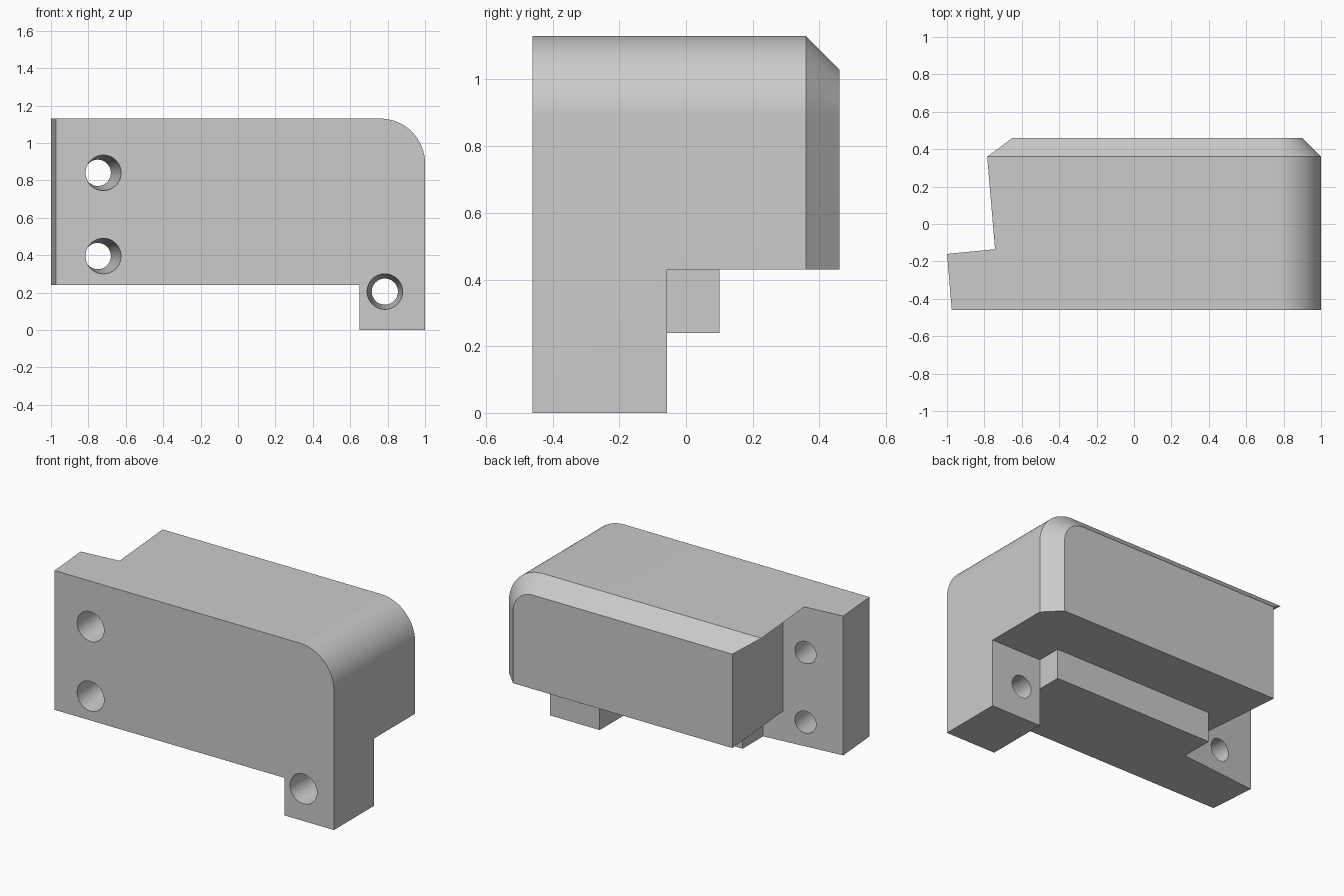
import bpy, bmesh, math

if "Cube" in bpy.data.objects:
    bpy.data.objects.remove(bpy.data.objects["Cube"], do_unlink=True)

grey = bpy.data.materials.new("light_grey")
grey.use_nodes = True
grey.diffuse_color = (0.6, 0.6, 0.6, 1)
grey.node_tree.nodes["Principled BSDF"].inputs["Base Color"].default_value = grey.diffuse_color


def loft(name, rings):
    """Closed solid through matching rings of points."""
    bm = bmesh.new()
    loops = [[bm.verts.new(p) for p in ring] for ring in rings]
    for a, b in zip(loops, loops[1:]):
        for i in range(len(a)):
            j = (i + 1) % len(a)
            bm.faces.new((a[i], a[j], b[j], b[i]))
    bm.faces.new(loops[0])
    bm.faces.new(loops[-1])
    bmesh.ops.recalc_face_normals(bm, faces=bm.faces)
    mesh = bpy.data.meshes.new(name)
    bm.to_mesh(mesh)
    bm.free()
    mesh.materials.append(grey)
    obj = bpy.data.objects.new(name, mesh)
    bpy.context.collection.objects.link(obj)
    return obj


def prism(name, plan, low, high):
    return loft(name, [[(x, y, z) for x, y in plan] for z in (low, high)])


def profile(y, inset):
    """Front outline with one rounded upper corner."""
    radius, cx, cz = 0.24 - inset, 0.76, 0.89
    pts = [(-1.2, y, 0), (1 - inset, y, 0)]
    for i in range(25):
        a = math.pi / 2 * i / 24
        pts.append((cx + radius * math.cos(a), y, cz + radius * math.sin(a)))
    return pts + [(-1.2, y, 1.13 - inset)]


def slab_back(x):
    """Point on the slanted rear face of the mounting slab."""
    return (x, -0.16 + 0.098 * (x + 1))


# Main body with chamfered rear edge
body = loft("bracket_body", [profile(-0.46, 0), profile(0.36, 0), profile(0.46, 0.1)])

# Left end trimmed at a slant
cutters = [prism("left_end_cut", [(-1.072, 0.7), (-0.954, -0.7), (-1.6, -0.7), (-1.6, 0.7)], -0.2, 1.4)]

# Notch behind the slab, with an undercut lip along the top
notch = []
for z, slide in ((-0.2, 0), (1.03, 0), (1.23, 0.286)):
    plan = [(-0.67 - slide, 0.7), slab_back(-0.6 - slide), slab_back(-1.4), (-1.4, 0.7)]
    notch.append([(x, y, z) for x, y in plan])
cutters.append(loft("notch_cut", notch))

# Underside: rear overhang and space beside the foot
cutters.append(prism("overhang_cut", [
    (1.3, -0.057), (1.3, 0.8), (-1.4, 0.8), slab_back(-1.4), slab_back(-0.47),
    (-0.47, 0.1), (0.65, 0.1), (0.65, -0.057)], -0.2, 0.43))
cutters.append(prism("foot_side_cut", [(-1.4, -0.8), (0.65, -0.8), (0.65, 0.8), (-1.4, 0.8)], -0.2, 0.24))

# Tapered screw holes
for hx, hz, depth, tilt in ((-0.72, 0.84, 0.33, -0.09), (-0.72, 0.395, 0.33, -0.09), (0.785, 0.205, 0.403, 0)):
    rings = []
    for t in (-0.1, 1.15):
        r = 0.095 - 0.025 * t
        rings.append([(hx + tilt * depth * t + r * math.cos(i * math.pi / 24), -0.46 + depth * t,
                       hz + r * math.sin(i * math.pi / 24)) for i in range(48)])
    cutters.append(loft("hole_cut", rings))

bpy.ops.object.select_all(action="DESELECT")
bpy.context.view_layer.objects.active = body
body.select_set(True)
for cutter in cutters:
    cutter.hide_render = True
    mod = body.modifiers.new("cut", "BOOLEAN")
    mod.operation, mod.solver, mod.object = "DIFFERENCE", "EXACT", cutter
    bpy.ops.object.modifier_apply(modifier=mod.name)
    bpy.data.objects.remove(cutter, do_unlink=True)

bpy.ops.object.shade_smooth_by_angle(angle=math.radians(25))
